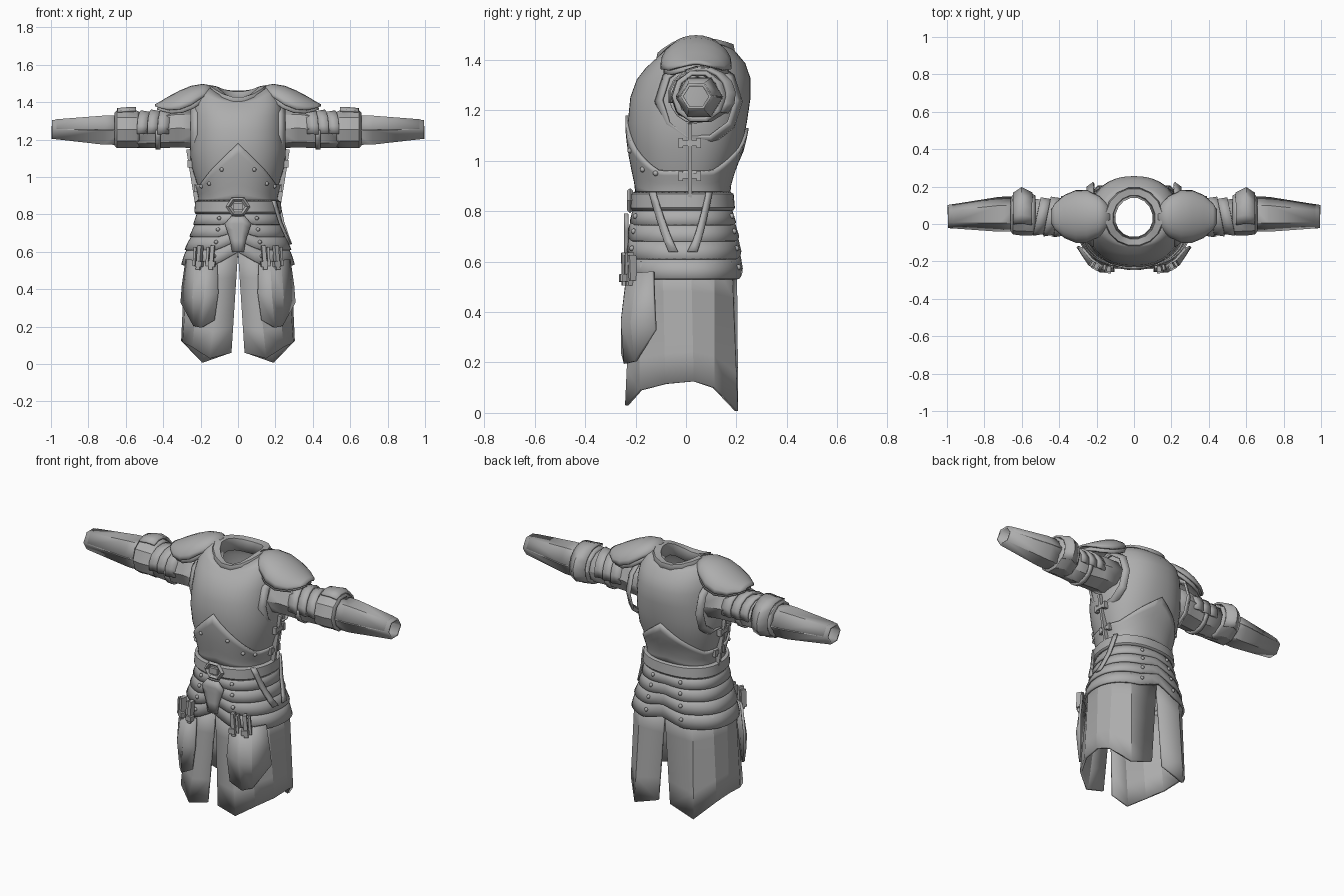
import bpy, bmesh, math
from mathutils import Vector

cube = bpy.data.objects.get("Cube")
if cube:
    bpy.data.objects.remove(cube)

steel = bpy.data.materials.new("steel_grey")
steel.use_nodes = True
GREY = (0.42, 0.42, 0.42, 1)
steel.diffuse_color = GREY
steel.node_tree.nodes["Principled BSDF"].inputs["Base Color"].default_value = GREY


def grid(name, rows, closed=False, thick=0.012, angle=30, mirror=False):
    """Sheet through rows of points, given thickness; optionally a left and right pair."""
    for side in ((1, -1) if mirror else (1,)):
        bm = bmesh.new()
        vs = [[bm.verts.new((p[0] * side, p[1], p[2])) for p in r] for r in rows]
        n = len(rows[0])
        for a, b in zip(vs, vs[1:]):
            for i in range(n if closed else n - 1):
                j = (i + 1) % n
                bm.faces.new((a[i], a[j], b[j], b[i]))
        bmesh.ops.recalc_face_normals(bm, faces=bm.faces)
        full = name if not mirror else ("left_" if side > 0 else "right_") + name
        me = bpy.data.meshes.new(full)
        bm.to_mesh(me)
        bm.free()
        ob = bpy.data.objects.new(full, me)
        bpy.context.collection.objects.link(ob)
        mod = ob.modifiers.new("thickness", "SOLIDIFY")
        mod.thickness, mod.offset = thick, 0
        finish(ob, angle)


def finish(ob, angle=30):
    ob.data.materials.append(steel)
    bpy.ops.object.select_all(action="DESELECT")
    ob.select_set(True)
    bpy.context.view_layer.objects.active = ob
    bpy.ops.object.shade_smooth_by_angle(angle=math.radians(angle))


def box(name, loc, size, rot=(0, 0, 0), mirror=False):
    for side in ((1, -1) if mirror else (1,)):
        bpy.ops.mesh.primitive_cube_add(size=1, location=(loc[0] * side, loc[1], loc[2]),
                                        rotation=(rot[0], rot[1] * side, rot[2] * side))
        ob = bpy.context.object
        ob.scale = size
        ob.name = name if not mirror else ("left_" if side > 0 else "right_") + name
        finish(ob)


def rivet(loc):
    for side in (1, -1):
        bpy.ops.mesh.primitive_uv_sphere_add(segments=8, ring_count=5, radius=0.011,
                                             location=(loc[0] * side, loc[1], loc[2]))
        bpy.context.object.name = "rivet"
        finish(bpy.context.object, 60)


def lerp_table(table, z):
    """Interpolate (z, half width, front, back) along a height table."""
    z = max(table[0][0], min(table[-1][0], z))
    for a, b in zip(table, table[1:]):
        if z <= b[0]:
            t = (z - a[0]) / (b[0] - a[0])
            return [p + (q - p) * t for p, q in zip(a[1:], b[1:])]


def dip(s):
    return 0.065 * s * s if s < 0 else 0.03 * s * s


def surface(table, th, z, off=0.0, power=0.88):
    rx, yf, yb = lerp_table(table, z)
    c, s = math.cos(th), math.sin(th)
    x = math.copysign(abs(c) ** power, c) * (rx + off)
    y = 0.01 + abs(s) ** power * ((yb - 0.01 + off) if s > 0 else (yf - 0.01 - off))
    return Vector((x, y, z - dip(s) * max(0, (z - 1.3) / 0.18)))


TORSO = [(0.84, .19, -.18, .155), (0.90, .195, -.185, .16), (0.97, .215, -.2, .18),
         (1.05, .24, -.215, .215), (1.15, .25, -.225, .235), (1.25, .243, -.215, .25),
         (1.33, .236, -.19, .25), (1.40, .225, -.155, .23), (1.45, .195, -.12, .195),
         (1.475, .15, -.10, .175)]
WAIST = [(0.52, .285, -.215, .205), (0.60, .27, -.215, .2), (0.68, .24, -.212, .19),
         (0.76, .215, -.2, .175), (0.88, .2, -.19, .16)]
ROUND = [2 * math.pi * i / 48 for i in range(48)]

# Body shell
grid("cuirass", [[surface(TORSO, t, r[0]) for t in ROUND] for r in TORSO], True)


# Lower plates, rising to a peak at front and back
def peak(t):
    p = surface(TORSO, t, 1.0)
    rise = 0.22 if p.y < 0 else 0.17
    return 0.96 + rise * max(0, 1 - abs(p.x) / 0.2)


grid("belly_and_back_plate",
     [[surface(TORSO, t, .86 + (peak(t) - .86) * v / 6, .011) for t in ROUND] for v in range(7)],
     True, 0.014, 35)

# Collar
COLLAR = [(.165, -.12, .195, 1.45), (.15, -.112, .188, 1.487),
          (.118, -.085, .158, 1.482), (.105, -.075, .145, 1.42)]
rows = []
for rx, yf, yb, z in COLLAR:
    row = []
    for i in range(16):
        a = 2 * math.pi * (i + .5) / 16
        c, s = math.cos(a), math.sin(a)
        row.append((rx * c, .03 + s * ((yb - .03) if s > 0 else (.03 - yf)), z - dip(s)))
    rows.append(row)
grid("collar", rows, True, 0.01)


# Sleeves: sections are (x, centre y, centre z, radius y, radius z)
def sleeve(name, sections, n=10, a0=0, a1=360, thick=0.012, angle=32, slant=0.0):
    closed = a1 - a0 == 360
    rows = []
    for x, cy, cz, ry, rz in sections:
        row = []
        for i in range(n if closed else n + 1):
            a = math.radians(a0 + (a1 - a0) * i / n)
            row.append((x + slant * math.cos(a), cy + ry * math.cos(a), cz + rz * math.sin(a)))
        rows.append(row)
    grid(name, rows, closed, thick, angle, True)


sleeve("armhole_rim", [(.215, .05, 1.235, .17, .175), (.25, .05, 1.24, .145, .15)], 10)
sleeve("upper_sleeve", [(.2, .045, 1.255, .11, .095), (.32, .04, 1.262, .1, .098),
                        (.45, .035, 1.25, .088, .09), (.58, .045, 1.25, .085, .09)], 8, angle=20)
for k in range(3):
    x = .35 + .055 * k
    sleeve("arm_lame", [(x, .04, 1.255, .097 - .004 * k, .094 - .004 * k),
                        (x + .06, .04, 1.255, .107 - .004 * k, .104 - .004 * k)],
           8, -15, 195, slant=-.02)
sleeve("arm_strap", [(.415, .037, 1.252, .098, .098), (.44, .037, 1.25, .097, .097)], 8, 180, 360)
sleeve("elbow_guard", [(.53, .05, 1.255, .098, .092), (.545, .05, 1.255, .105, .1),
                       (.6, .062, 1.255, .118, .1), (.645, .05, 1.255, .1, .1),
                       (.655, .05, 1.255, .085, .09)], 10)
sleeve("elbow_wing", [(.545, .052, 1.26, .112, .11), (.6, .066, 1.26, .126, .108),
                      (.645, .054, 1.26, .108, .104)], 7, -40, 120)
sleeve("forearm_guard", [(.61, .055, 1.248, .085, .082), (.72, .052, 1.248, .086, .08),
                         (.995, .04, 1.255, .056, .052)], 6, angle=20)
sleeve("forearm_top_plate", [(.63, .054, 1.252, .09, .086), (.72, .052, 1.252, .09, .084),
                             (.97, .041, 1.257, .061, .056)], 3, 0, 180, .008, 20)

# Shoulder domes: (x, half width, crest z, edge z)
DOME = [(.13, .05, 1.482, 1.46), (.19, .105, 1.492, 1.425), (.25, .135, 1.482, 1.385),
        (.31, .135, 1.457, 1.362), (.37, .11, 1.425, 1.358), (.42, .065, 1.395, 1.37),
        (.44, .03, 1.385, 1.378)]
for name, grow, drop in (("shoulder_dome", 0, 0), ("shoulder_under_plate", -.012, .018)):
    grid(name, [[(x + grow, .04 + (w + grow) * math.sin(i * math.pi / 12),
                  e - drop + (c - e) * math.cos(i * math.pi / 12))
                 for i in range(-6, 7)] for x, w, c, e in DOME], mirror=True)

# Belt and buckle
grid("belt", [[surface(WAIST, t, z, o) for t in ROUND]
              for z, o in ((.805, .012), (.815, .02), (.865, .022), (.872, .01))], True)
bpy.ops.mesh.primitive_torus_add(major_segments=6, minor_segments=4, major_radius=.045,
                                 minor_radius=.012, location=(0, -.222, .842),
                                 rotation=(math.pi / 2, 0, 0))
bpy.context.object.name = "belt_buckle"
bpy.context.object.scale.x = 1.15
finish(bpy.context.object, 20)
box("buckle_tongue", (0, -.223, .842), (.05, .02, .035))


# Overlapping waist bands, notched upward at front and back centre
def notch(t, amount):
    x, y, _ = surface(WAIST, t, .6)
    return amount * max(0, 1 - abs(x) / .11) * (1 if y < 0 else .6)


for k, (lo, hi) in enumerate(((.745, .815), (.68, .76), (.61, .695), (.53, .625))):
    grid("waist_band", [[surface(WAIST, t, z, o) + Vector((0, 0, notch(t, .015 + .018 * k)))
                         for t in ROUND]
                        for z, o in ((hi, .002), ((lo + hi) / 2, .01), (lo, .015))], True)
    rivet(surface(WAIST, -math.pi / 2 + .4, (lo + hi) / 2, .018))
    rivet(surface(WAIST, math.pi / 2 - .35, (lo + hi) / 2, .018))

# Central front tongue plate
TONGUE = [(.79, .035), (.75, .07), (.72, .06), (.66, .04), (.6, .03)]
grid("front_tongue", [[(w * u, -.245 + .012 * abs(u), z) for u in (-1, -.4, .4, 1)]
                      for z, w in TONGUE], angle=20)

# Split skirt halves
TOP = [(.0, -.205), (.09, -.208), (.19, -.175), (.255, -.09), (.275, .02), (.25, .11),
       (.17, .175), (.0, .195)]
HEM = [(.035, -.232, .06), (.15, -.235, .03), (.24, -.18, .09), (.29, -.08, .115),
       (.297, .03, .125), (.275, .11, .1), (.19, .2, .008), (.04, .2, .06)]
grid("skirt_half", [[Vector((a[0], a[1], .6)).lerp(Vector(b), v / 4) for a, b in zip(TOP, HEM)]
                    for v in range(5)], thick=.014, angle=14, mirror=True)

# Hanging thigh plates: columns run from inner edge to outer edge
COLS = [((.11, -.232, .53), (.105, -.25, .38), (.125, -.25, .235)),
        ((.17, -.228, .55), (.18, -.252, .36), (.195, -.24, .195)),
        ((.225, -.19, .555), (.24, -.215, .36), (.235, -.2, .205)),
        ((.275, -.13, .56), (.295, -.125, .42), (.302, -.12, .33))]
grid("thigh_plate", [[c[r] for c in COLS] for r in range(3)], thick=.014, angle=14, mirror=True)
for x, y, turn in ((.14, -.24, .15), (.205, -.222, .5)):
    box("hanger_strap", (x, y, .57), (.022, .03, .13), (0, -.08, turn), True)
    box("hanger_clasp", (x, y - .008, .535), (.036, .03, .03), (0, -.08, turn), True)
    box("hanger_loop", (x + .022, y + .01, .575), (.014, .03, .1), (0, -.08, turn), True)

# Slanted sword straps on the left hip
for a0, a1 in ((-.62, -.2), (.42, .06)):
    grid("hip_strap", [[surface(WAIST, a0 + (a1 - a0) * v / 6 + d, .875 - .235 * v / 6, .03)
                        for d in (-.07, .07)] for v in range(7)], thick=.01)

# Side seams with small buckles
box("side_seam", (.238, .015, 1.0), (.03, .016, .3), (0, .16, 0), True)
for z, x in ((1.07, .256), (.94, .222)):
    box("side_buckle", (x, .015, z), (.022, .085, .022), mirror=True)
    for y in (-.02, .05):
        box("side_buckle_end", (x, y, z), (.026, .018, .04), mirror=True)

# Breastplate rivets
for a, z in ((.3, 1.04), (.68, .965), (1.0, .95)):
    rivet(surface(TORSO, -math.pi / 2 + a, z, .018))
